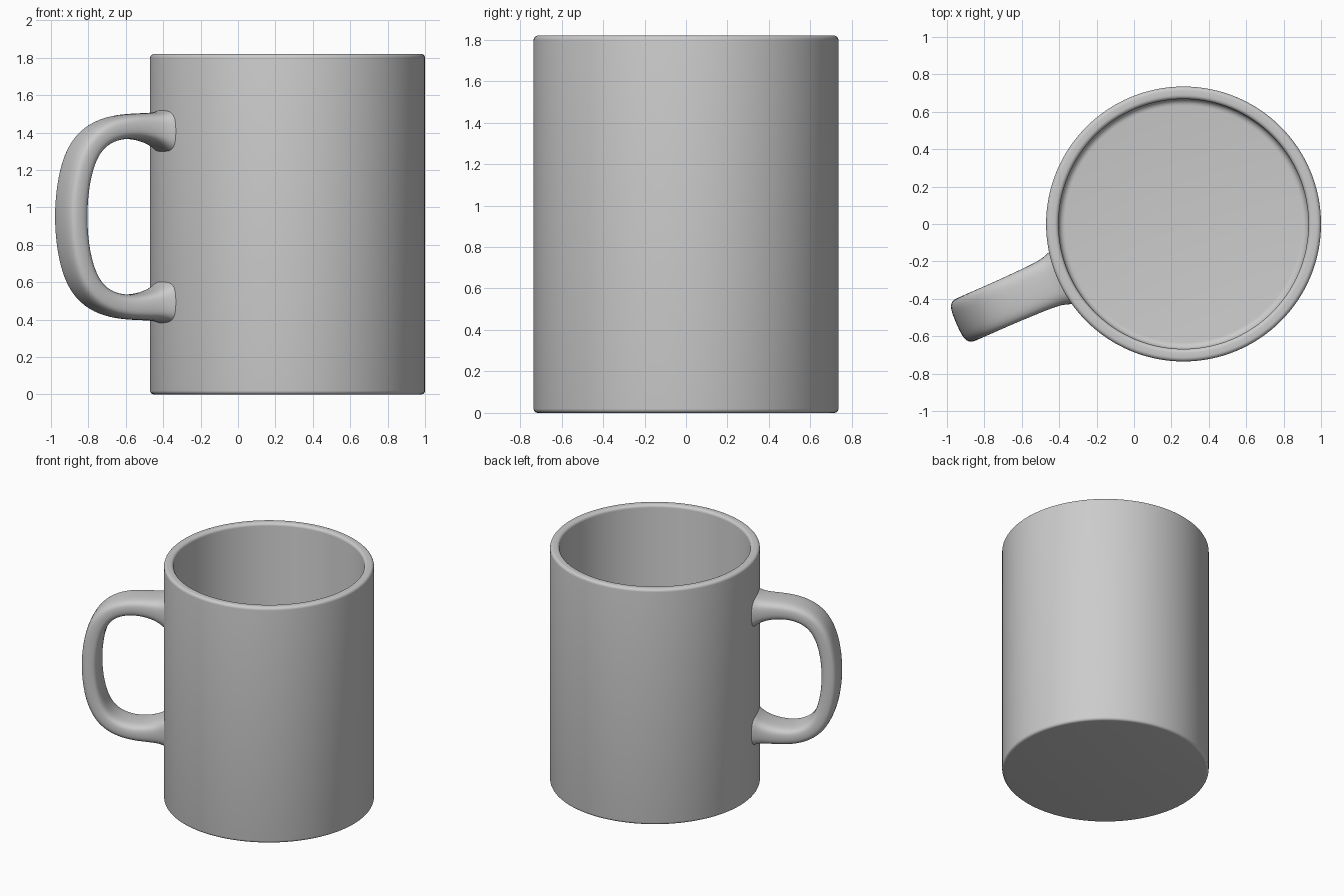
import bpy, bmesh, math
from mathutils import Vector

if "Cube" in bpy.data.objects:
    bpy.data.objects.remove(bpy.data.objects["Cube"])

CX = 0.265                      # cup axis
ANGLE = math.radians(180 + 23.7)  # handle direction


def finish(name, bm):
    bmesh.ops.recalc_face_normals(bm, faces=bm.faces)
    mesh = bpy.data.meshes.new(name)
    bm.to_mesh(mesh)
    bm.free()
    obj = bpy.data.objects.new(name, mesh)
    bpy.context.collection.objects.link(obj)
    bpy.ops.object.select_all(action='DESELECT')
    obj.select_set(True)
    bpy.context.view_layer.objects.active = obj
    return obj


def arc(r, z, rad, a0, a1, n=5):
    angles = [math.radians(a0 + (a1 - a0) * i / n) for i in range(n + 1)]
    return [(r + rad * math.cos(a), z + rad * math.sin(a)) for a in angles]


# Cup: lathed wall with rounded foot, rim and inner floor corner
profile = [(0, 0)]
profile += arc(0.715, 0.02, 0.02, -90, 0)
profile += arc(0.713, 1.798, 0.022, 0, 90)
profile += arc(0.69, 1.798, 0.022, 90, 180)
profile += arc(0.633, 0.115, 0.035, 0, -90)
profile += [(0, 0.08)]
bm = bmesh.new()
verts = [bm.verts.new((r, 0, z)) for r, z in profile]
edges = [bm.edges.new(pair) for pair in zip(verts, verts[1:])]
bmesh.ops.spin(bm, geom=verts + edges, cent=(0, 0, 0), axis=(0, 0, 1),
               angle=2 * math.pi, steps=128, use_duplicate=False)
bmesh.ops.remove_doubles(bm, verts=bm.verts, dist=1e-5)
cup = finish("cup", bm)
cup.location.x = CX
bpy.ops.object.shade_smooth_by_angle(angle=math.radians(40))

# Handle: rounded-rectangle sections (radius, height, thickness, width)
MID = 0.95
upper = [(0.69, 1.405, 0.25, 0.32), (0.725, 1.405, 0.235, 0.305),
         (0.76, 1.415, 0.19, 0.275), (0.82, 1.428, 0.155, 0.26),
         (0.92, 1.435, 0.135, 0.255), (1.02, 1.425, 0.13, 0.25),
         (1.12, 1.385, 0.13, 0.25), (1.20, 1.30, 0.13, 0.25),
         (1.25, 1.15, 0.128, 0.25)]
lower = [(r, 2 * MID - z, t, w) for r, z, t, w in reversed(upper)]
path = upper + [(1.27, MID, 0.128, 0.25)] + lower
SIDES = 20


def power(v):
    return math.copysign(abs(v) ** 0.62, v)


bm = bmesh.new()
rings = []
for i, (r, z, t, w) in enumerate(path):
    a, b = path[max(i - 1, 0)], path[min(i + 1, len(path) - 1)]
    tangent = Vector((b[0] - a[0], 0, b[1] - a[1])).normalized()
    if i < 3:
        tangent = Vector((1, 0, 0))
    elif i > len(path) - 4:
        tangent = Vector((-1, 0, 0))
    normal = Vector((-tangent.z, 0, tangent.x))
    ring = []
    for k in range(SIDES):
        q = 2 * math.pi * k / SIDES
        p = Vector((r, 0, z)) + normal * (t / 2 * power(math.cos(q)))
        p.y += w / 2 * power(math.sin(q))
        ring.append(bm.verts.new(p))
    rings.append(ring)
for r0, r1 in zip(rings, rings[1:]):
    for k in range(SIDES):
        n = (k + 1) % SIDES
        bm.faces.new((r0[k], r0[n], r1[n], r1[k]))
handle = finish("handle", bm)
handle.location.x = CX
handle.rotation_euler.z = ANGLE
bpy.ops.object.shade_smooth()
sub = handle.modifiers.new("smooth", 'SUBSURF')
sub.levels = sub.render_levels = 2
